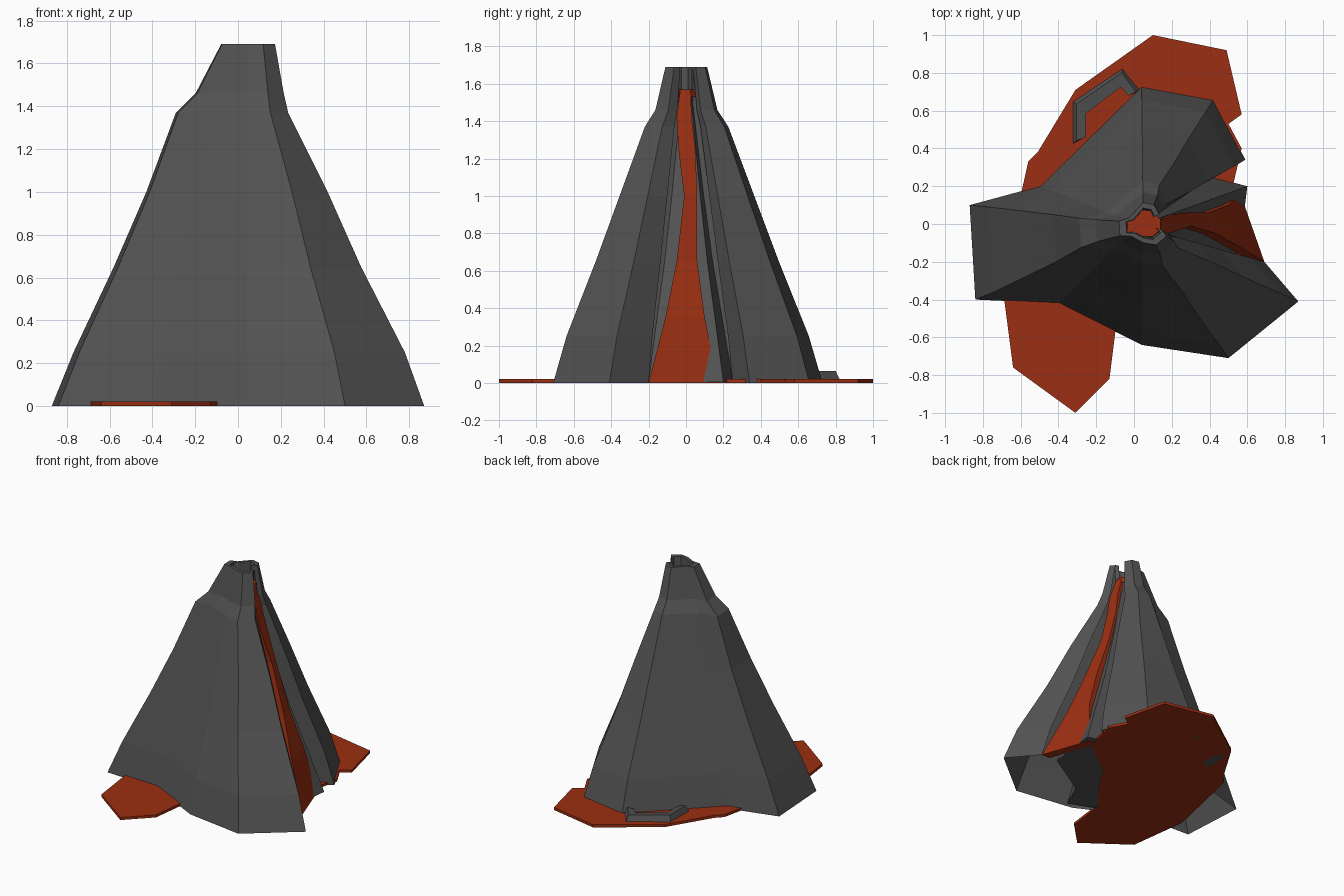
import bpy, bmesh

cube = bpy.data.objects.get("Cube")
if cube:
    bpy.data.objects.remove(cube, do_unlink=True)


def make_material(name, color):
    mat = bpy.data.materials.new(name)
    mat.use_nodes = True
    mat.diffuse_color = (*color, 1)
    mat.node_tree.nodes["Principled BSDF"].inputs["Base Color"].default_value = (*color, 1)
    return mat


ROCK = make_material("dark_rock", (0.085, 0.085, 0.085))
LAVA = make_material("red_lava", (0.33, 0.028, 0.006))
CENTRE_X = 0.05


def loft(name, rings, mat, closed=True, cap_start=False, cap_end=False, solid=True):
    """Join matching rings of points with quads."""
    bm = bmesh.new()
    rows = [[bm.verts.new(p) for p in ring] for ring in rings]
    n = len(rows[0])
    for a, b in zip(rows, rows[1:]):
        for i in range(n if closed else n - 1):
            j = (i + 1) % n
            bm.faces.new((a[i], a[j], b[j], b[i]))
    if cap_start:
        bm.faces.new(rows[0][::-1])
    if cap_end:
        bm.faces.new(rows[-1])
    if solid:
        bmesh.ops.recalc_face_normals(bm, faces=bm.faces[:])
    mesh = bpy.data.meshes.new(name)
    bm.to_mesh(mesh)
    bm.free()
    mesh.materials.append(mat)
    obj = bpy.data.objects.new(name, mesh)
    bpy.context.collection.objects.link(obj)
    return obj


def scaled_ring(outline, z, right, left, depth):
    """Shrink an outline about the vent, each side at its own rate."""
    return [(CENTRE_X + (x - CENTRE_X) * (right if x > CENTRE_X else left), y * depth, z)
            for x, y in outline]


# Outer mountain shell, open on one side for the lava channel
foot = [(0.43, 0.25), (0.59, 0.34), (0.42, 0.66), (0.04, 0.73), (-0.50, 0.20),
        (-0.87, 0.10), (-0.84, -0.40), (-0.40, -0.42), (0.04, -0.64),
        (0.50, -0.71), (0.87, -0.41), (0.69, -0.20)]
shell_steps = [(0, 1, 1, 1), (0.25, 0.89, 0.89, 0.9), (0.65, 0.64, 0.685, 0.68),
               (1.0, 0.45, 0.52, 0.5), (1.37, 0.225, 0.37, 0.31),
               (1.46, 0.2, 0.27, 0.23), (1.69, 0.15, 0.14, 0.155),
               (1.69, 0.11, 0.1, 0.115), (1.5, 0.1, 0.09, 0.1)]
loft("mountain_shell", [scaled_ring(foot, *s) for s in shell_steps], ROCK,
     closed=False, solid=False)

# Inner rock core seen inside the channel
core_foot = [(0.60, 0.20), (0.41, 0.25), (0.38, 0.52), (0.04, 0.60), (-0.25, 0.40),
             (-0.45, 0.15), (-0.60, -0.10), (-0.38, -0.38), (-0.17, -0.51),
             (0.10, -0.62), (0.19, -0.42), (0.55, -0.20)]
core_steps = [(0.004, 1), (0.34, 0.78), (0.65, 0.57), (1.0, 0.38), (1.4, 0.19), (1.55, 0.12)]
loft("rock_core", [scaled_ring(core_foot, z, s, s, s) for z, s in core_steps], ROCK,
     cap_start=True, cap_end=True)

# Lava pool spreading under the mountain
pool = [(0.10, 1.0), (-0.31, 0.71), (-0.51, 0.38), (-0.56, 0.33), (-0.70, -0.30),
        (-0.64, -0.76), (-0.31, -1.0), (-0.13, -0.82), (-0.09, -0.50), (0.05, -0.34),
        (0.22, -0.08), (0.50, 0.12), (0.53, 0.23), (0.57, 0.40), (0.50, 0.53),
        (0.57, 0.58), (0.49, 0.92)]
loft("lava_pool", [[(x, y, z) for x, y in pool] for z in (0, 0.02)], LAVA,
     cap_start=True, cap_end=True)

# Lava stream: height, then x and y of each edge
stream = [(0, 0.69, -0.20, 0.56, 0.17), (0.35, 0.54, -0.11, 0.50, 0.10),
          (0.65, 0.43, -0.05, 0.40, 0.06), (1.0, 0.30, -0.01, 0.28, 0.06),
          (1.25, 0.22, -0.04, 0.21, 0.05), (1.42, 0.185, -0.05, 0.175, 0.03),
          (1.57, 0.14, -0.03, 0.13, 0.025)]
loft("lava_stream",
     [[(xa, ya, z), (xb, yb, z), (xb - 0.07, yb, z), (xa - 0.07, ya, z)]
      for z, xa, ya, xb, yb in stream], LAVA, cap_start=True, cap_end=True)

# Lava surface in the crater
vent = [(0.14, 0.025), (0.09, 0.07), (0.04, 0.075), (-0.05, 0.02),
        (-0.05, -0.05), (0.04, -0.065), (0.10, -0.065), (0.14, -0.03)]
loft("crater_lava", [[(x, y, z) for x, y in vent] for z in (1.53, 1.57)], LAVA,
     cap_start=True, cap_end=True)

# Rock rim of the small side pool
outer = [(-0.33, 0.42), (-0.33, 0.65), (-0.06, 0.83), (0.04, 0.71)]
crest = [(-0.305, 0.44), (-0.305, 0.635), (-0.065, 0.80), (0.01, 0.70)]
inner = [(-0.255, 0.46), (-0.255, 0.585), (-0.07, 0.725), (-0.03, 0.68)]
rim = [[(*o, 0), (*c, 0.065), (*i, 0.055), (*i, 0)] for o, c, i in zip(outer, crest, inner)]
loft("side_pool_rim", rim, ROCK, cap_start=True, cap_end=True)
